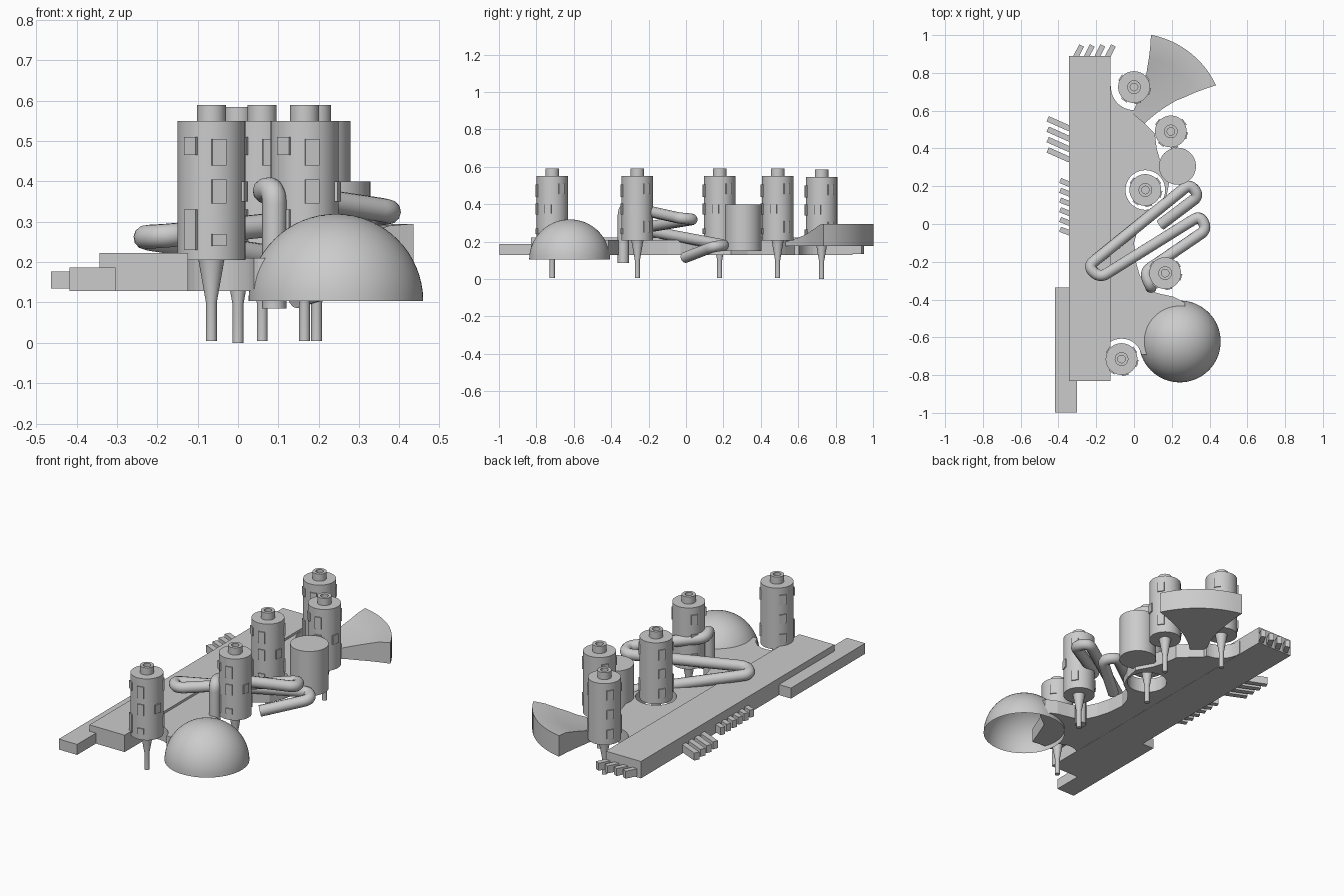
import bpy, bmesh, math
from mathutils import Vector

if "Cube" in bpy.data.objects:
    bpy.data.objects.remove(bpy.data.objects["Cube"])


def make(name, bm, smooth=False):
    bmesh.ops.recalc_face_normals(bm, faces=bm.faces)
    me = bpy.data.meshes.new(name)
    bm.to_mesh(me)
    bm.free()
    ob = bpy.data.objects.new(name, me)
    bpy.context.collection.objects.link(ob)
    if smooth:
        bpy.ops.object.select_all(action='DESELECT')
        ob.select_set(True)
        bpy.context.view_layer.objects.active = ob
        bpy.ops.object.shade_smooth_by_angle(angle=math.radians(30))
    return ob


def add_prism(bm, pts, z0, z1):
    lo = [bm.verts.new((x, y, z0)) for x, y in pts]
    hi = [bm.verts.new((x, y, z1)) for x, y in pts]
    bm.faces.new(lo[::-1])
    bm.faces.new(hi)
    n = len(pts)
    for i in range(n):
        j = (i + 1) % n
        bm.faces.new((lo[i], lo[j], hi[j], hi[i]))


def prism(name, pts, z0, z1, smooth=False):
    bm = bmesh.new()
    add_prism(bm, pts, z0, z1)
    return make(name, bm, smooth)


def rect(x0, x1, y0, y1):
    return [(x0, y0), (x1, y0), (x1, y1), (x0, y1)]


def circle(x, y, r, n=48):
    return [(x + r * math.cos(2 * math.pi * i / n), y + r * math.sin(2 * math.pi * i / n)) for i in range(n)]


def lathe(name, profile, x, y, n=48):
    bm = bmesh.new()
    rings = []
    for r, z in profile:
        if r == 0:
            rings.append([bm.verts.new((x, y, z))] * n)
        else:
            rings.append([bm.verts.new((px, py, z)) for px, py in circle(x, y, r, n)])
    for a, b in zip(rings, rings[1:]):
        for i in range(n):
            j = (i + 1) % n
            vs = list(dict.fromkeys((a[i], a[j], b[j], b[i])))
            bm.faces.new(vs)
    return make(name, bm, True)


# window panels: angle, bottom, top
WINDOWS = [(-77, .44, .505), (-77, .345, .405), (-77, .24, .27),
           (-127, .465, .51), (-127, .23, .33),
           (35, .455, .51), (35, .25, .31), (145, .455, .51),
           (145, .35, .40), (145, .24, .29), (-15, .35, .40)]


def tower(i, x, y, dz):
    # leg, cone, drum and hollow cap in one profile
    prof = [(0, .005), (.0135, .005), (.0135, .10), (.032, .205), (.084, .205), (.084, .55),
            (.036, .55), (.036, .59), (.02, .59), (.02, .555), (0, .555)]
    lathe(f"tower_{i}", [(r, z + dz) for r, z in prof], x, y)
    bm = bmesh.new()
    for ang, z0, z1 in WINDOWS:
        a = math.radians(ang)
        d, t = Vector((math.cos(a), math.sin(a))), Vector((-math.sin(a), math.cos(a)))
        c = Vector((x, y))
        pts = [c + d * r + t * s for r, s in ((.075, -.018), (.089, -.018), (.089, .018), (.075, .018))]
        add_prism(bm, [tuple(p) for p in pts], z0 + dz, z1 + dz)
    make(f"tower_windows_{i}", bm)


TOWERS = [(0, .725), (.195, .49), (.06, .18), (.165, -.26), (-.066, -.715)]
for i, (x, y) in enumerate(TOWERS):
    tower(i, x, y, -.005 if i == 0 else 0)

# long slab and side box
prism("main_slab", rect(-.343, -.124, -.83, .89), .128, .223)
prism("side_box", rect(-.417, -.303, -.997, -.337), .128, .187)

# curved deck with round clearances at the towers
deck = prism("deck", [(-.125, .73), (0, .725), (.0, .58), (.06, .53), (.11, .48), (.12, .40),
                      (.14, .33), (.19, .24), (.175, .16), (.14, .08), (.07, .03), (.02, -.03), (.0, -.10),
                      (.01, -.2), (.03, -.27), (.07, -.35), (.14, -.37), (.21, -.385), (.27, -.415),
                      (.27, -.46), (.19, -.52), (.15, -.62), (.12, -.7), (.05, -.69), (-.066, -.715),
                      (-.125, -.80)], .129, .21)
for k, r in ((0, .122), (2, .105), (3, .105), (4, .108)):
    cut = prism("cutter", circle(*TOWERS[k], r), .05, .3)
    cut.hide_render = True
    m = deck.modifiers.new("clearance", 'BOOLEAN')
    m.operation, m.object, m.solver = 'DIFFERENCE', cut, 'EXACT'
    bpy.context.view_layer.objects.active = deck
    bpy.ops.object.modifier_apply(modifier=m.name)
    bpy.data.objects.remove(cut)

# open dome
N = 16
lathe("dome", [(.2165 * math.cos(math.pi / 2 * k / N) if k < N else 0,
                .104 + .2155 * math.sin(math.pi / 2 * k / N)) for k in range(N + 1)], .2425, -.622, 64)

# short storage drum
prism("storage_drum", circle(.23, .306, .098), .15, .40, True)

# flared fan chute: cross-section arcs sweeping outward
bm = bmesh.new()
R, A, M, cx, cy = 9, math.radians(52.2), 12, .0, .53
top, bot = [], []
for i in range(R):
    r = .001 + .479 * i / (R - 1)
    f = r / .48
    w = .04 + .178 * f ** 1.6
    d, t = Vector((math.cos(A), math.sin(A))), Vector((-math.sin(A), math.cos(A)))
    rt, rb = [], []
    for j in range(M + 1):
        s = w * (2 * j / M - 1)
        p = Vector((cx, cy)) + d * (math.sqrt(max(r * r - s * s, 0)) if r > .3 else r - s * s / .96) + t * s
        rt.append(bm.verts.new((p.x, p.y, .195 + .1 * min(1, f * 1.1) ** 1.2 if f < .9 else .295)))
        rb.append(bm.verts.new((p.x, p.y, .177)))
    top.append(rt)
    bot.append(rb)
for i in range(R - 1):
    for j in range(M):
        for g in (top, bot):
            bm.faces.new((g[i][j], g[i][j + 1], g[i + 1][j + 1], g[i + 1][j]))
    for j in (0, M):
        bm.faces.new((top[i][j], top[i + 1][j], bot[i + 1][j], bot[i][j]))
for i in (0, R - 1):
    for j in range(M):
        bm.faces.new((top[i][j], top[i][j + 1], bot[i][j + 1], bot[i][j]))
make("fan_chute", bm, True)


# slanted fins along the slab edges
def fins(name, starts, step, half):
    bm = bmesh.new()
    d = Vector(step)
    n = Vector((-d.y, d.x)).normalized() * half
    for s in starts:
        s = Vector(s)
        add_prism(bm, [tuple(p) for p in (s - n, s + d - n, s + d + n, s + n)], .135, .177)
    make(name, bm)


fins("long_fins", [(-.34, .505 - .055 * k) for k in range(4)], (-.117, .052), .015)
fins("short_fins", [(-.34, .21 - .0515 * k) for k in range(6)], (-.051, .02), .014)
fins("end_fins", [(-.308 + .056 * k, .885) for k in range(4)], (.031, .06), .014)

# serpentine pipe with rounded bends
path = [Vector(p) for p in ((.09, -.335, .085), (.09, -.335, .385), (.055, -.255, .375), (.385, -.03, .325),
                            (.35, .045, .32), (-.18, -.285, .265), (-.245, -.225, .262),
                            (.295, .212, .18), (.345, .15, .175), (.14, -.005, .115))]
pts = [path[0]]
for a, b, c in zip(path, path[1:], path[2:]):
    r = min(.045, (b - a).length * .48, (c - b).length * .48)
    p, q = b + (a - b).normalized() * r, b + (c - b).normalized() * r
    for k in range(9):
        u = k / 8
        pts.append(p * (1 - u) ** 2 + b * 2 * u * (1 - u) + q * u * u)
pts.append(path[-1])
cu = bpy.data.curves.new("pipe", 'CURVE')
cu.dimensions, cu.bevel_depth, cu.bevel_resolution, cu.use_fill_caps = '3D', .03, 4, True
sp = cu.splines.new('POLY')
sp.points.add(len(pts) - 1)
for pt, v in zip(sp.points, pts):
    pt.co = (*v, 1)
sp.use_smooth = True
bpy.context.collection.objects.link(bpy.data.objects.new("pipe", cu))
